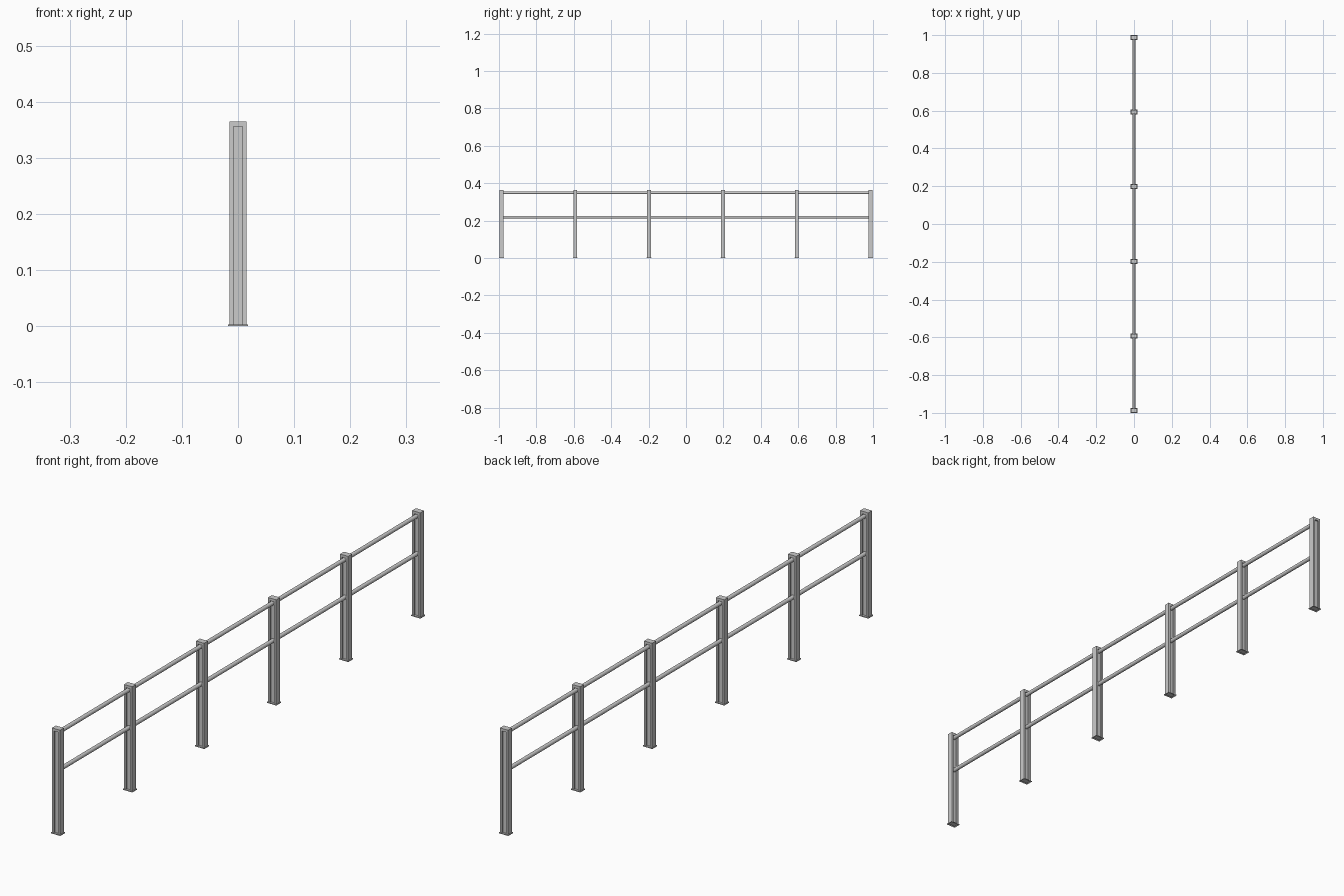
import bpy, bmesh, math
from mathutils import Matrix

if "Cube" in bpy.data.objects:
    bpy.data.objects.remove(bpy.data.objects["Cube"])

COUNT, SPACING = 6, 0.3947
END_Y = SPACING * (COUNT - 1) / 2
HX, HY = 0.0155, 0.0105     # post half width and half depth
GX, WY = 0.008, 0.005       # groove half width, web half thickness
PLATE_Z, GROOVE_TOP, TOP = 0.003, 0.356, 0.365


def make_mesh(name, bm):
    bmesh.ops.recalc_face_normals(bm, faces=bm.faces)
    me = bpy.data.meshes.new(name)
    bm.to_mesh(me)
    bm.free()
    return me


def place(name, me, y=0.0, z=0.0):
    ob = bpy.data.objects.new(name, me)
    ob.location = (0, y, z)
    bpy.context.collection.objects.link(ob)
    return ob


def extrude_profile(bm, pts, z0, z1):
    face = bm.faces.new([bm.verts.new((x, y, z0)) for x, y in pts])
    res = bmesh.ops.extrude_face_region(bm, geom=[face])
    top = [v for v in res["geom"] if isinstance(v, bmesh.types.BMVert)]
    bmesh.ops.translate(bm, verts=top, vec=(0, 0, z1 - z0))


def rect(x, y):
    return [(-x, -y), (x, -y), (x, y), (-x, y)]


# post: grooved front and back, closed by a solid cap at the top
bm = bmesh.new()
extrude_profile(bm, [(-HX, -HY), (-GX, -HY), (-GX, -WY), (GX, -WY),
                     (GX, -HY), (HX, -HY), (HX, HY), (GX, HY),
                     (GX, WY), (-GX, WY), (-GX, HY), (-HX, HY)],
                PLATE_Z, GROOVE_TOP)
extrude_profile(bm, rect(HX, HY), GROOVE_TOP, TOP)
post_mesh = make_mesh("post", bm)

# base plate: thin slab, recessed underneath
bm = bmesh.new()
extrude_profile(bm, rect(0.018, 0.0132), 0, PLATE_Z)
bottom = min(bm.faces, key=lambda f: f.calc_center_median().z)
bmesh.ops.inset_region(bm, faces=[bottom], thickness=0.005)
bmesh.ops.translate(bm, verts=bottom.verts[:], vec=(0, 0, 0.0025))
plate_mesh = make_mesh("base_plate", bm)

for i in range(COUNT):
    y = -END_Y + i * SPACING
    place(f"post_{i + 1}", post_mesh, y)
    place(f"base_plate_{i + 1}", plate_mesh, y)

# two round rails running through all the posts
bm = bmesh.new()
bmesh.ops.create_cone(bm, cap_ends=True, segments=20, radius1=0.007,
                      radius2=0.007, depth=2 * END_Y,
                      matrix=Matrix.Rotation(math.pi / 2, 4, 'X'))
for f in bm.faces:
    f.smooth = len(f.verts) == 4
for e in bm.edges:
    e.smooth = all(len(f.verts) == 4 for f in e.link_faces)
rail_mesh = make_mesh("rail", bm)
place("top_rail", rail_mesh, 0, 0.349)
place("middle_rail", rail_mesh, 0, 0.218)
